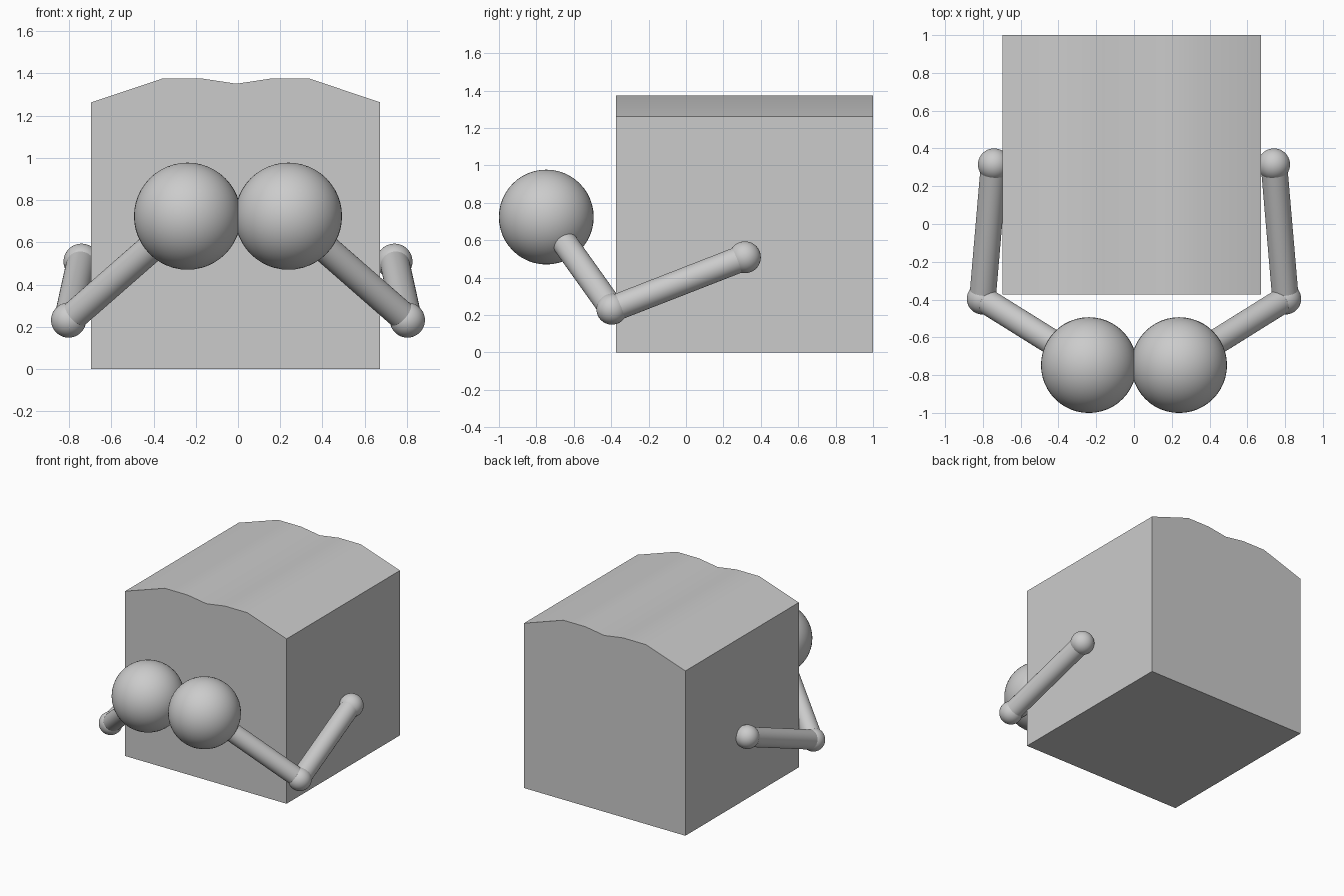
import bpy, bmesh
from mathutils import Vector

if "Cube" in bpy.data.objects:
    bpy.data.objects.remove(bpy.data.objects["Cube"])


def smooth(obj, angle=0.6):
    bpy.ops.object.select_all(action='DESELECT')
    obj.select_set(True)
    bpy.context.view_layer.objects.active = obj
    bpy.ops.object.shade_smooth_by_angle(angle=angle)


def ball(name, centre, radius):
    bpy.ops.mesh.primitive_uv_sphere_add(segments=48, ring_count=24, radius=radius, location=centre)
    obj = bpy.context.object
    obj.name = name
    smooth(obj)


def rod(name, start, end, radius):
    start, end = Vector(start), Vector(end)
    axis = end - start
    bpy.ops.mesh.primitive_cylinder_add(vertices=40, radius=radius, depth=axis.length,
                                        location=(start + end) / 2)
    obj = bpy.context.object
    obj.name = name
    obj.rotation_euler = axis.to_track_quat('Z', 'Y').to_euler()
    smooth(obj)


# Block with a gently dipped roof, extruded from front to back
profile = [(-0.695, 0), (0.673, 0), (0.673, 1.263), (0.34, 1.375), (0.152, 1.375),
           (-0.007, 1.351), (-0.166, 1.375), (-0.36, 1.375), (-0.695, 1.263)]
bm = bmesh.new()
face = bm.faces.new([bm.verts.new((x, -0.373, z)) for x, z in profile])
extruded = bmesh.ops.extrude_face_region(bm, geom=[face])["geom"]
bmesh.ops.translate(bm, vec=(0, 1.373, 0),
                    verts=[v for v in extruded if isinstance(v, bmesh.types.BMVert)])
bmesh.ops.recalc_face_normals(bm, faces=bm.faces)
mesh = bpy.data.meshes.new("block")
bm.to_mesh(mesh)
bm.free()
block = bpy.data.objects.new("block", mesh)
bpy.context.collection.objects.link(block)
smooth(block, 0.5)

# Paired front balls and jointed arms reaching back along the block
for side, s in (("left", -1), ("right", 1)):
    shoulder = (s * 0.239, -0.747, 0.724)
    elbow = (s * 0.802, -0.396, 0.232)
    hand = (s * 0.741, 0.315, 0.509)
    ball(side + "_front_ball", shoulder, 0.2535)
    ball(side + "_elbow", elbow, 0.083)
    ball(side + "_hand", hand, 0.085)
    rod(side + "_upper_arm", shoulder, elbow, 0.068)
    rod(side + "_forearm", elbow, hand, 0.07)
